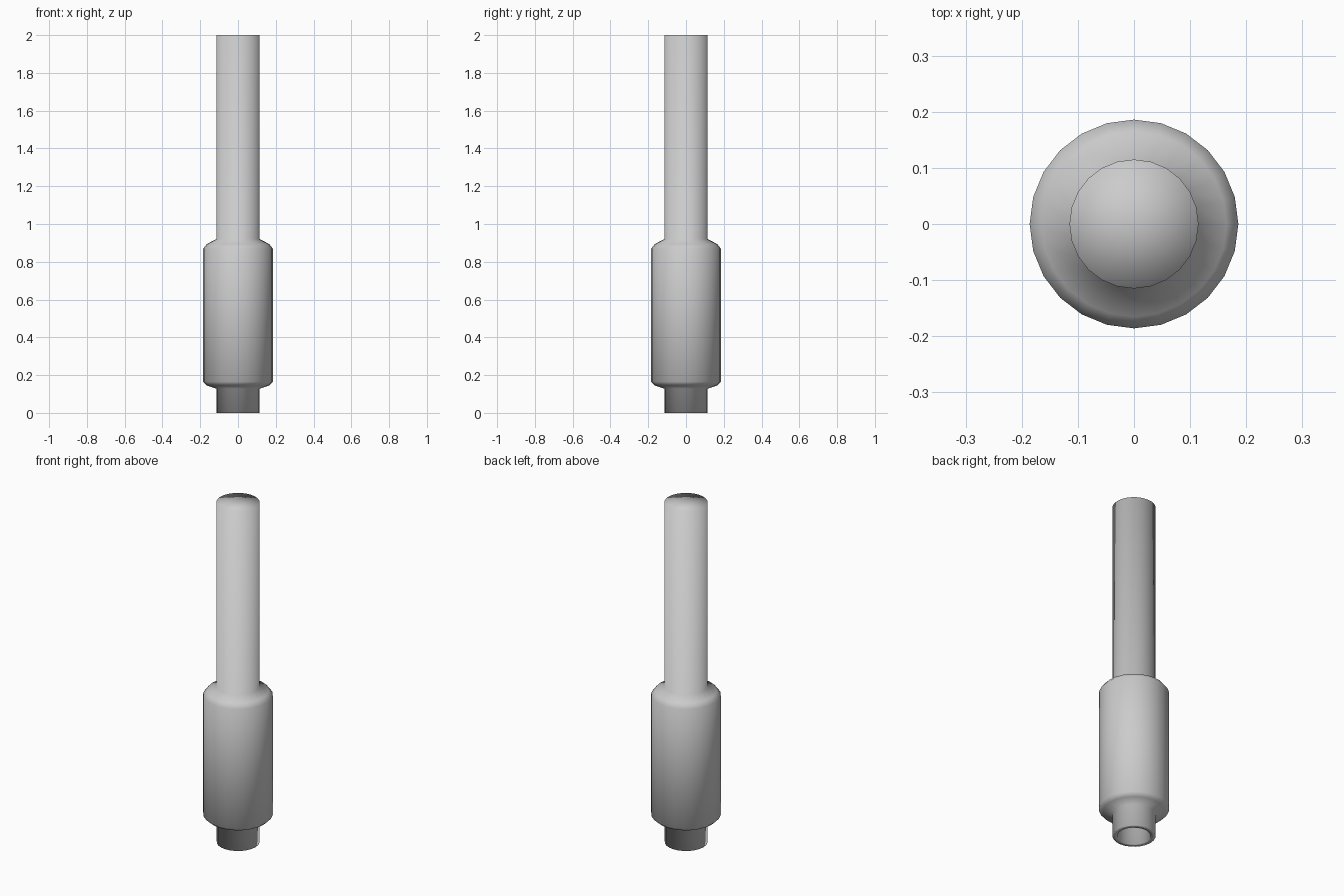
import bpy, bmesh, math

if "Cube" in bpy.data.objects:
    bpy.data.objects.remove(bpy.data.objects["Cube"])

SIDES = 24


def lathe(name, profile):
    """Revolve (radius, z) points around z; radius 0 makes a fan centre."""
    bm = bmesh.new()
    rings = []
    for r, z in profile:
        if r == 0:
            rings.append([bm.verts.new((0, 0, z))] * SIDES)
        else:
            rings.append([bm.verts.new((r * math.cos(2 * math.pi * i / SIDES),
                                        r * math.sin(2 * math.pi * i / SIDES), z))
                          for i in range(SIDES)])
    for a, b in zip(rings, rings[1:]):
        for i in range(SIDES):
            j = (i + 1) % SIDES
            quad = list(dict.fromkeys((a[i], a[j], b[j], b[i])))
            bm.faces.new(quad).smooth = True
    bmesh.ops.recalc_face_normals(bm, faces=bm.faces)
    mesh = bpy.data.meshes.new(name)
    bm.to_mesh(mesh)
    bm.free()
    obj = bpy.data.objects.new(name, mesh)
    bpy.context.collection.objects.link(obj)
    return obj


# Rod with thick grip, one continuous smooth skin
lathe("gripped_rod", [
    (0, 0.13), (0.088, 0.13), (0.088, 0.0),            # hollow foot
    (0.114, 0.0), (0.114, 0.128),                      # lower neck
    (0.165, 0.145), (0.186, 0.165),                    # lower shoulder
    (0.186, 0.868), (0.165, 0.894), (0.115, 0.92),     # grip, upper shoulder
    (0.115, 2.0), (0, 2.0),                            # long rod, flat tip
])
